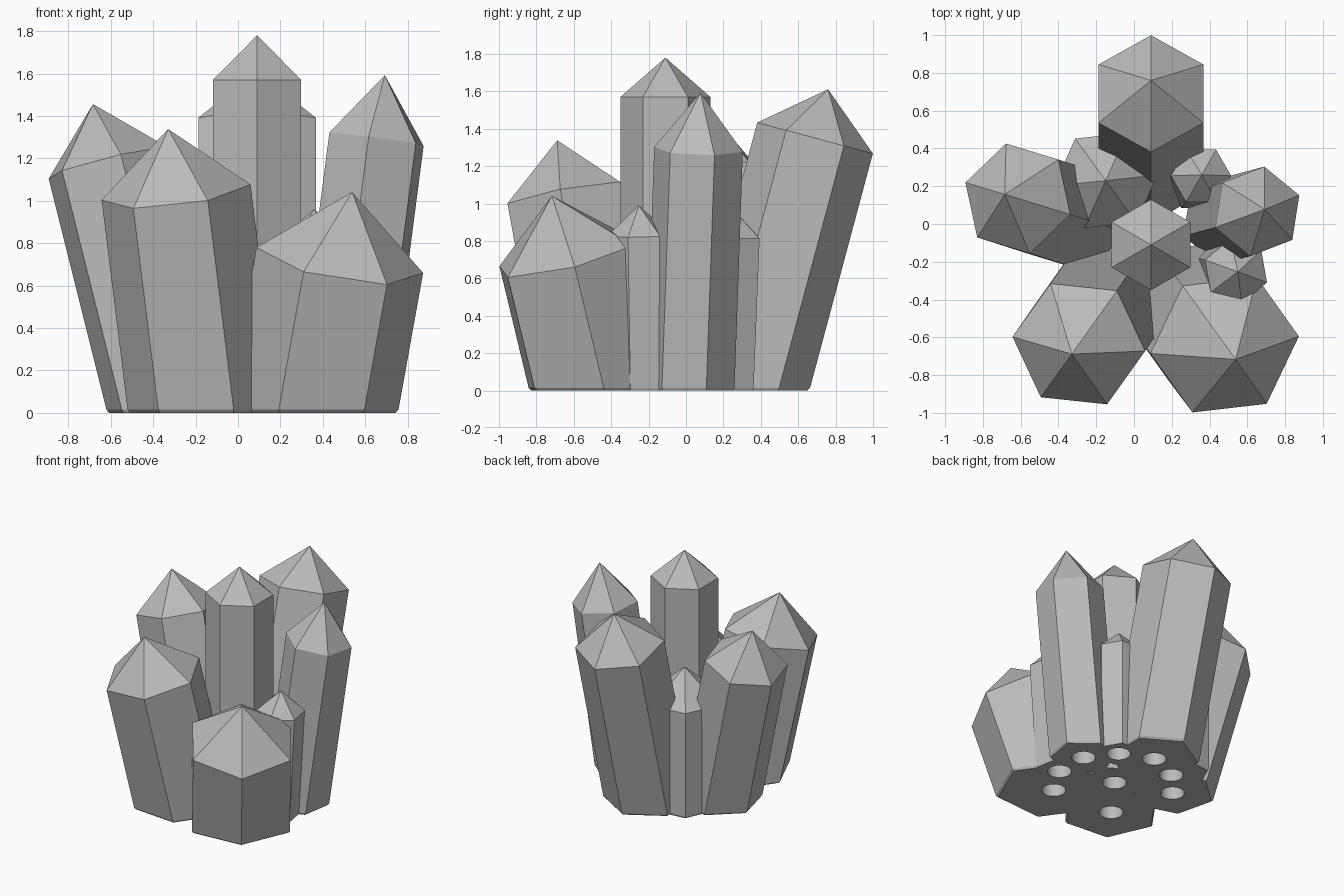
import bpy
import bmesh
from math import radians, cos, sin
from mathutils import Vector

old = bpy.data.objects.get("Cube")
if old:
    bpy.data.objects.remove(old, do_unlink=True)

STONE = (0.5, 0.5, 0.5, 1.0)
stone = bpy.data.materials.new("grey stone")
stone.use_nodes = True
stone.diffuse_color = STONE
stone.node_tree.nodes["Principled BSDF"].inputs["Base Color"].default_value = STONE

RIM = 0.015          # height of the chamfer round the foot
HOLE_RADIUS, HOLE_DEPTH = 0.085, 0.12


def make_object(name, bm):
    bmesh.ops.recalc_face_normals(bm, faces=bm.faces)
    mesh = bpy.data.meshes.new(name)
    bm.to_mesh(mesh)
    bm.free()
    mesh.materials.append(stone)
    obj = bpy.data.objects.new(name, mesh)
    bpy.context.collection.objects.link(obj)
    return obj


def crystal(name, shoulder, lean, radius, turn, point):
    """Leaning six-sided prism with a pyramid tip, cut level at the ground."""
    bm = bmesh.new()
    shoulder = Vector(shoulder)
    slope = Vector((*lean, 1))
    axis = slope.normalized()
    tilt = Vector((0, 0, 1)).rotation_difference(axis)
    foot = shoulder - slope * shoulder.z
    spokes = [tilt @ Vector((cos(a), sin(a), 0)) * radius
              for a in (radians(turn + 60 * i) for i in range(6))]
    top = [shoulder + s for s in spokes]
    rim = [p - slope * (p.z - RIM) for p in top]
    sole = [foot + (p - slope * p.z - foot) * 0.97 for p in top]
    rings = [[bm.verts.new(p) for p in ring] for ring in (sole, rim, top)]
    tip = bm.verts.new(shoulder + axis * point)
    bm.faces.new(rings[0])
    for i in range(6):
        j = (i + 1) % 6
        for low, high in zip(rings, rings[1:]):
            bm.faces.new((low[i], low[j], high[j], high[i]))
        bm.faces.new((rings[2][i], rings[2][j], tip))
    return make_object(name, bm), foot


def hole_cutter(name, foot):
    """Round plug for the socket under one crystal."""
    bm = bmesh.new()
    bmesh.ops.create_cone(bm, cap_ends=True, segments=32, radius1=HOLE_RADIUS,
                          radius2=HOLE_RADIUS, depth=HOLE_DEPTH * 2)
    bmesh.ops.translate(bm, verts=bm.verts, vec=(foot.x, foot.y, 0))
    return make_object(name, bm)


# name, shoulder centre, lean per unit height, radius, turn, tip length
CRYSTALS = [
    ("centre", (0.09, -0.11, 1.57), (0, 0), 0.24, 30, 0.21),
    ("back", (0.09, 0.69, 1.35), (0, 0.268), 0.32, 30, 0.27),
    ("front_left", (0.48, -0.64, 0.72), (0.18, -0.24), 0.40, 5.5, 0.335),
    ("front_right", (-0.292, -0.635, 1.04), (-0.124, -0.18), 0.355, -5.5, 0.305),
    ("right", (-0.615, 0.135, 1.18), (-0.25, 0.08), 0.30, 43, 0.285),
    ("back_right", (-0.15, 0.23, 0.82), (0, 0), 0.275, 6, 0.24),
    ("left", (0.653, 0.067, 1.29), (0.13, 0.035), 0.24, 21, 0.305),
    ("small_left", (0.54, -0.25, 0.83), (0.06, -0.015), 0.175, 40, 0.16),
    ("small_back", (0.355, 0.255, 0.82), (0.03, 0.04), 0.16, 0, 0.14),
]


def apply_boolean(target, cutter, operation):
    mod = target.modifiers.new("boolean", 'BOOLEAN')
    mod.operation = operation
    mod.solver = 'EXACT'
    mod.object = cutter
    bpy.context.view_layer.objects.active = target
    bpy.ops.object.modifier_apply(modifier=mod.name)
    bpy.data.objects.remove(cutter, do_unlink=True)


# Fuse the crystals into one solid cluster
cluster, feet = None, []
for name, *shape in CRYSTALS:
    part, foot = crystal(name + "_crystal", *shape)
    feet.append(foot)
    if cluster is None:
        cluster = part
    else:
        apply_boolean(cluster, part, 'UNION')
cluster.name = "crystal_cluster"

# Bore a round socket under each crystal
for i, foot in enumerate(feet):
    apply_boolean(cluster, hole_cutter(f"socket_cutter_{i}", foot), 'DIFFERENCE')

# Smooth socket walls, crisp crystal edges
bpy.ops.object.select_all(action='DESELECT')
cluster.select_set(True)
bpy.context.view_layer.objects.active = cluster
bpy.ops.object.shade_smooth_by_angle(angle=radians(15))
